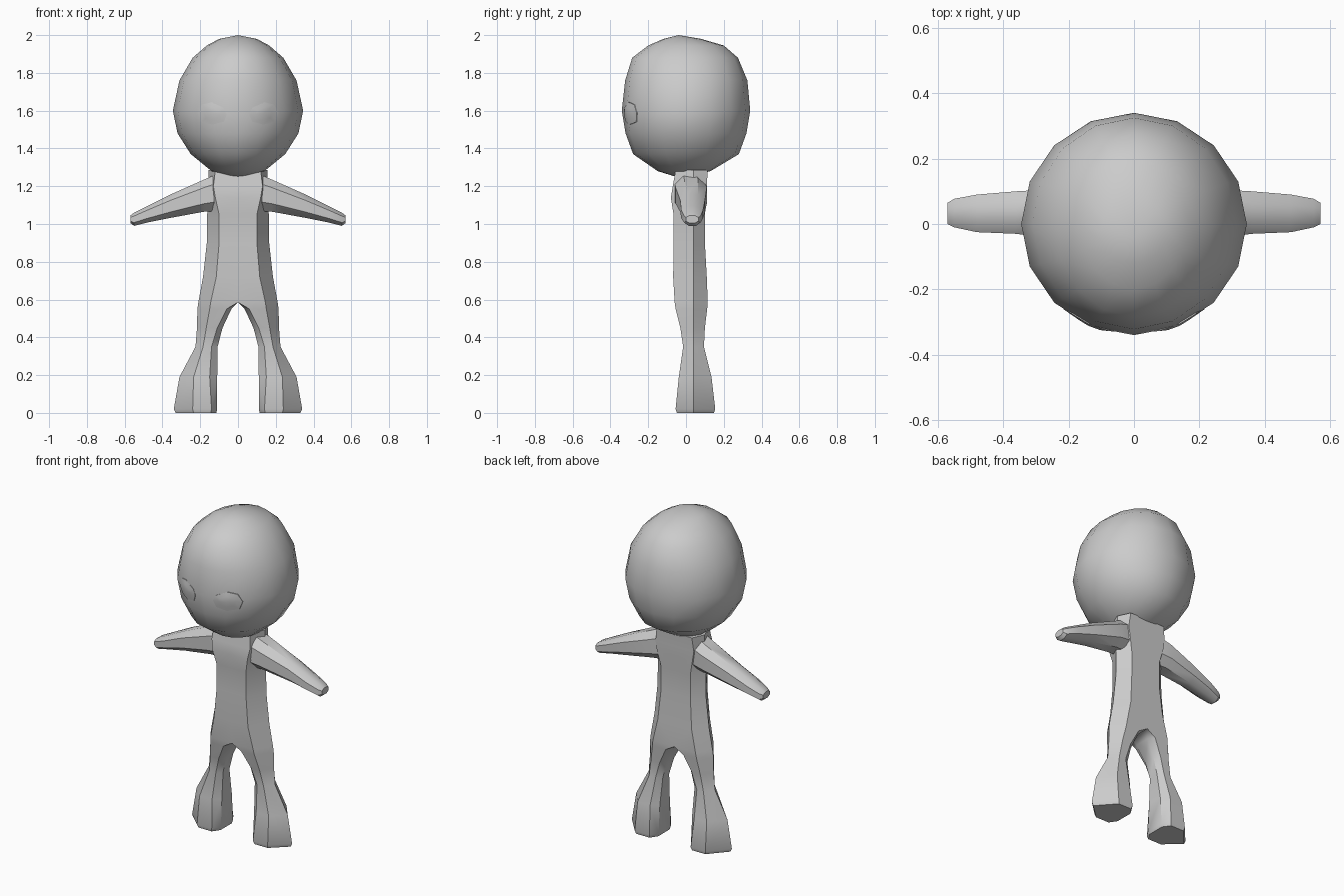
import bpy, bmesh
from math import sin, cos, tau, radians
from mathutils import Vector
from mathutils.bvhtree import BVHTree

if "Cube" in bpy.data.objects:
    bpy.data.objects.remove(bpy.data.objects["Cube"])


def loft(name, rings, angle, mirror=False):
    """Bridge rings of equal point count; single-point rings are poles."""
    bm = bmesh.new()
    vs = [[bm.verts.new(p) for p in r] for r in rings]
    for a, b in zip(vs, vs[1:]):
        n = max(len(a), len(b))
        for i in range(n):
            j = (i + 1) % n
            face = []
            for v in (a[i % len(a)], a[j % len(a)], b[j % len(b)], b[i % len(b)]):
                if v not in face:
                    face.append(v)
            bm.faces.new(face)
    for r in (vs[0], vs[-1]):
        if len(r) > 2 and name != "eyes":
            bm.faces.new(r)
    bmesh.ops.recalc_face_normals(bm, faces=bm.faces)
    # open the seam so that mirrored halves join
    seam = [f for f in bm.faces if all(abs(v.co.x) < 1e-5 for v in f.verts)]
    bmesh.ops.delete(bm, geom=seam, context='FACES')
    bmesh.ops.remove_doubles(bm, verts=bm.verts, dist=1e-5)
    mesh = bpy.data.meshes.new(name)
    bm.to_mesh(mesh)
    bm.free()
    ob = bpy.data.objects.new(name, mesh)
    bpy.context.collection.objects.link(ob)
    bpy.ops.object.select_all(action='DESELECT')
    ob.select_set(True)
    bpy.context.view_layer.objects.active = ob
    bpy.ops.object.shade_smooth_by_angle(angle=radians(angle))
    if mirror:
        m = ob.modifiers.new("mirror", 'MIRROR')
        m.use_clip = True
    return ob


# Head: z, half width, front y, back y
def head_ring(z, rx, yf, yb, n=16):
    c, ry = (yf + yb) / 2, (yb - yf) / 2
    return [(rx * cos(tau * i / n), c + ry * sin(tau * i / n), z) for i in range(n)]


head_rows = [(1.28, .14, -.15, .13), (1.37, .25, -.28, .28), (1.48, .32, -.32, .32),
             (1.6, .345, -.34, .34), (1.76, .31, -.322, .325), (1.88, .24, -.285, .275),
             (1.945, .165, -.2, .2), (1.98, .1, -.12, .08)]
head = loft("head", [[(0, -.02, 1.24)]] + [head_ring(*r) for r in head_rows]
            + [[(0, -.04, 2.0)]], 60)

# Eyes: thin lens patches projected on the face
tree = BVHTree.FromPolygons([v.co for v in head.data.vertices],
                            [p.vertices for p in head.data.polygons])


def on_face(x, z, lift):
    hit = tree.ray_cast(Vector((x, -1, z)), Vector((0, 1, 0)))[0]
    return (x, hit.y - lift, z)


outline = [(.215, 1.59), (.19, 1.632), (.14, 1.645), (.075, 1.615),
           (.06, 1.58), (.075, 1.542), (.135, 1.526), (.195, 1.54)]
cx, cz = .138, 1.585


def eye_ring(s, lift):
    return [on_face(cx + (x - cx) * s, cz + (z - cz) * s, lift) for x, z in outline]


loft("eyes", [eye_ring(1, -.005), eye_ring(1, .004), eye_ring(.55, .005),
              [on_face(cx, cz, .005)]], 40, mirror=True)


# Torso and legs: z, outer x, front edge x, inner edge x, inner x, front y, back y
def body_ring(z, ox, fx, gx, ix, yf, yb):
    m, q = .04, (yb - yf) * .22
    return [(ox, m, z), (fx, yf, z), (gx, yf, z), (ix, yf + q, z),
            (ix, yb - q, z), (gx, yb, z), (fx, yb, z)]


body_rows = [(0, .33, .235, .145, .115, -.048, .148), (.02, .34, .24, .14, .11, -.055, .155),
             (.19, .31, .235, .15, .11, -.038, .135), (.35, .225, .185, .14, .108, -.015, .095),
             (.45, .217, .168, .11, .082, -.03, .1), (.55, .215, .15, .06, .035, -.055, .112),
             (.585, .21, .145, 0, 0, -.06, .115), (.72, .185, .115, 0, 0, -.068, .11),
             (.9, .165, .1, 0, 0, -.065, .1), (1.05, .163, .1, 0, 0, -.066, .1),
             (1.14, .16, .12, 0, 0, -.08, .11), (1.2, .155, .13, 0, 0, -.07, .11),
             (1.285, .155, .12, 0, 0, -.055, .115)]
loft("body", [body_ring(*r) for r in body_rows], 38, mirror=True)


# Arms: x, bottom z, top z, front y, back y
def arm_ring(x, z0, z1, y0, y1):
    dy, dz = (y1 - y0) * .28, (z1 - z0) * .25
    return [(x, y0 + dy, z0), (x, y1 - dy, z0), (x, y1, z0 + dz), (x, y1, z1 - dz),
            (x, y1 - dy, z1), (x, y0 + dy, z1), (x, y0, z1 - dz), (x, y0, z0 + dz)]


arm_rows = [(.1, 1.07, 1.27, -.06, .1), (.18, 1.065, 1.235, -.055, .11),
            (.36, 1.032, 1.155, -.03, .1), (.48, 1.008, 1.095, -.025, .09),
            (.55, .99, 1.06, -.01, .077), (.57, 1.005, 1.045, 0, .065)]
loft("arms", [arm_ring(*r) for r in arm_rows], 38, mirror=True)
